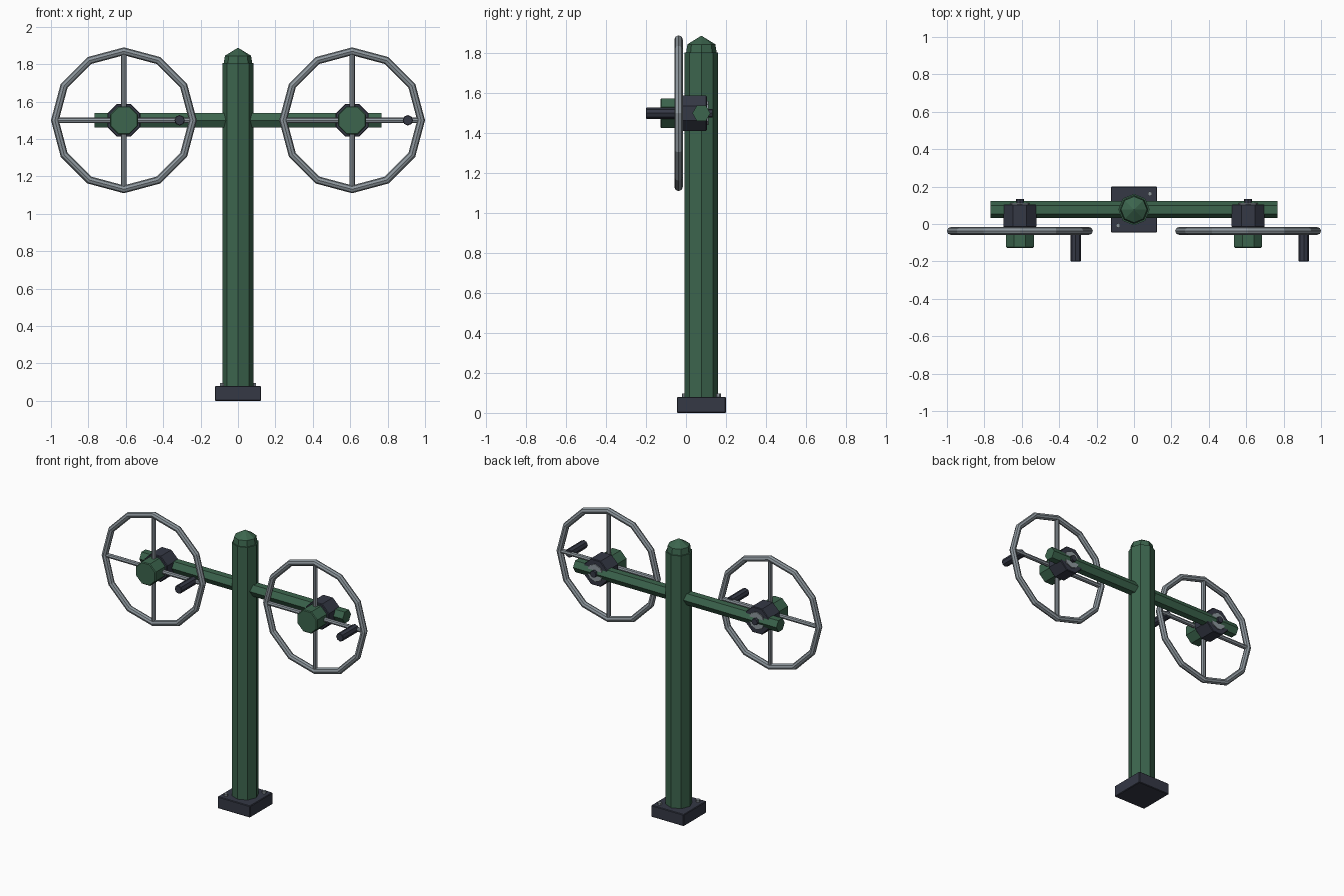
import bpy
import bmesh
from math import pi
from mathutils import Matrix, Vector

cube = bpy.data.objects.get("Cube")
if cube:
    bpy.data.objects.remove(cube, do_unlink=True)


def material(name, rgb):
    m = bpy.data.materials.new(name)
    m.use_nodes = True
    m.diffuse_color = (*rgb, 1)
    m.node_tree.nodes["Principled BSDF"].inputs["Base Color"].default_value = (*rgb, 1)
    return m


GREEN = material("painted_green", (0.045, 0.13, 0.075))
DARK = material("dark_slate", (0.035, 0.04, 0.06))
STEEL = material("grey_steel", (0.27, 0.31, 0.34))

AXIS = {
    "x": (Matrix.Rotation(pi / 2, 4, "Y"), Vector((1, 0, 0))),
    "y": (Matrix.Rotation(-pi / 2, 4, "X"), Vector((0, 1, 0))),
    "z": (Matrix.Identity(4), Vector((0, 0, 1))),
}


def finish(name, bm, mat, bevel=0):
    mesh = bpy.data.meshes.new(name)
    bm.to_mesh(mesh)
    bm.free()
    mesh.materials.append(mat)
    obj = bpy.data.objects.new(name, mesh)
    bpy.context.collection.objects.link(obj)
    if bevel:
        mod = obj.modifiers.new("edge_bevel", "BEVEL")
        mod.width = bevel
        mod.segments = 1
        mod.limit_method = "ANGLE"
        mod.angle_limit = 1.0
    return obj


def prism(name, mat, axis, centre, start, end, r, r_end=None, sides=8, flat=False, bevel=0):
    """Faceted bar along an axis, from start to end relative to centre."""
    rot, direction = AXIS[axis]
    turn = Matrix.Rotation(pi / sides if flat else 0, 4, "Z")
    middle = Vector(centre) + direction * (start + end) / 2
    bm = bmesh.new()
    bmesh.ops.create_cone(bm, cap_ends=True, segments=sides, radius1=r,
                          radius2=r if r_end is None else r_end, depth=end - start,
                          matrix=Matrix.Translation(middle) @ rot @ turn)
    return finish(name, bm, mat, bevel)


POST_Y = 0.077
ARM_Z = 1.5
WHEEL_Y = -0.037

# Base plate with two anchor bolts
bm = bmesh.new()
bmesh.ops.create_cube(bm, size=1, matrix=Matrix.Translation((0, POST_Y, 0.04))
                      @ Matrix.Diagonal((0.246, 0.246, 0.08, 1)))
finish("base_plate", bm, DARK, 0.004)
for side, label in ((1, "left"), (-1, "right")):
    prism(f"anchor_bolt_{label}", STEEL, "z",
          (side * 0.085, POST_Y + side * 0.085, 0), 0.075, 0.096, 0.013, sides=6)

# Post and its pointed cap
foot = (0, POST_Y, 0)
prism("post", GREEN, "z", foot, 0.08, 1.805, 0.084)
prism("post_cap_collar", GREEN, "z", foot, 1.805, 1.845, 0.076, 0.07)
prism("post_cap_tip", GREEN, "z", foot, 1.845, 1.888, 0.07, 0)

# Cross arm
prism("cross_arm", GREEN, "x", (0, POST_Y, ARM_Z), -0.768, 0.768, 0.045, sides=6)

# Two hand wheels; both handles sit on the same side of their hubs
for x, label in ((0.61, "left"), (-0.61, "right")):
    hub = (x, 0, ARM_Z)
    rim_centre = (x, WHEEL_Y, ARM_Z)
    prism(f"hub_{label}", DARK, "y", hub, -0.018, 0.105, 0.095, flat=True, bevel=0.004)
    prism(f"hub_cap_{label}", GREEN, "y", hub, -0.127, -0.016, 0.081, flat=True, bevel=0.005)
    prism(f"hub_washer_{label}", STEEL, "y", hub, 0.1, 0.112, 0.06)
    prism(f"hub_bolt_{label}", DARK, "y", hub, 0.1, 0.133, 0.022)
    bpy.ops.mesh.primitive_torus_add(major_segments=12, minor_segments=8,
                                     major_radius=0.369, minor_radius=0.021,
                                     location=rim_centre, rotation=(pi / 2, 0, 0))
    rim = bpy.context.object
    rim.name = f"wheel_rim_{label}"
    rim.data.materials.append(STEEL)
    for axis, way in (("x", "horizontal"), ("z", "vertical")):
        prism(f"{way}_spoke_{label}", STEEL, axis, rim_centre, -0.366, 0.366, 0.015)
    prism(f"handle_{label}", DARK, "y", (x + 0.298, 0, ARM_Z), -0.2, -0.03, 0.028, bevel=0.003)
